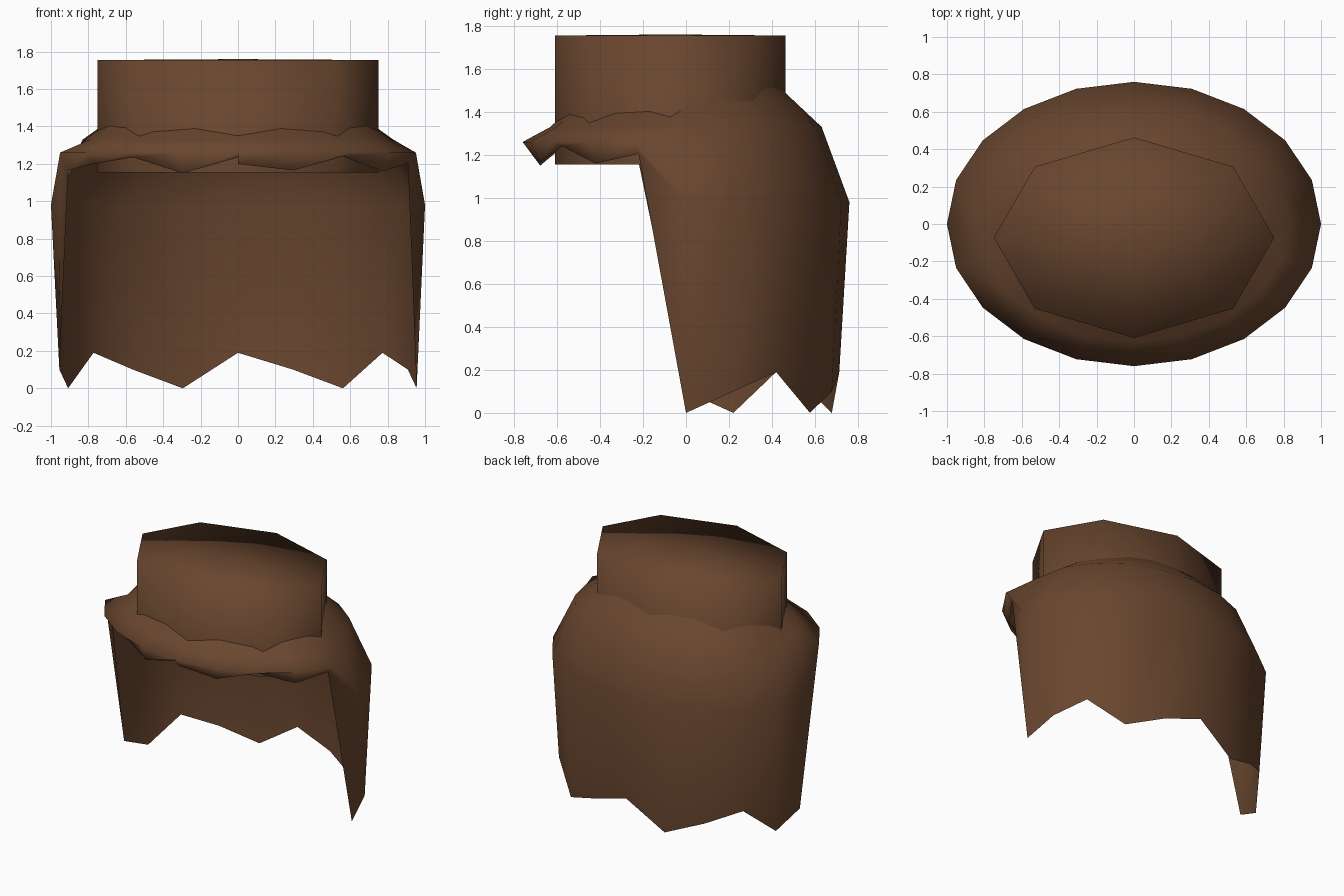
import bpy, bmesh, math

if "Cube" in bpy.data.objects:
    bpy.data.objects.remove(bpy.data.objects["Cube"])

brown = bpy.data.materials.new("warm brown")
brown.diffuse_color = (0.14, 0.061, 0.028, 1)
brown.use_nodes = True
brown.node_tree.nodes["Principled BSDF"].inputs["Base Color"].default_value = brown.diffuse_color


def finish(name, bm):
    """Turn a bmesh into a smooth, single-coloured object."""
    bmesh.ops.remove_doubles(bm, verts=bm.verts, dist=0.0005)
    bmesh.ops.recalc_face_normals(bm, faces=bm.faces)
    for f in bm.faces:
        f.smooth = True
    mesh = bpy.data.meshes.new(name)
    bm.to_mesh(mesh)
    bm.free()
    mesh.materials.append(brown)
    obj = bpy.data.objects.new(name, mesh)
    bpy.context.collection.objects.link(obj)
    return obj


def loft(bm, rings):
    """Bridge open rows of points with quads."""
    rows = [[bm.verts.new(p) for p in ring] for ring in rings]
    for a, b in zip(rows, rows[1:]):
        for i in range(len(a) - 1):
            bm.faces.new((a[i], a[i + 1], b[i + 1], b[i]))
    return rows


# Hair shell: 20 columns, seam at the front centre (column -5 meets column 15)
RX, RY = 1.0, 0.76
COLS = range(-5, 16)
FRINGE = {-5: 1.2, -4: 1.165, -3: 1.24, -2: 1.16, -1: 1.205,
          11: 1.165, 12: 1.2, 13: 1.235, 14: 1.15, 15: 1.235}
JAGGED = (0.0, 0.1, 0.19)


def point(k, rx, ry, z):
    a = math.radians(18 * k)
    return (RX * rx * math.cos(a), RY * ry * math.sin(a), z)


# jagged hem: long at the sides and back, short fringe at the front
hem = [point(k, 0.955, 0.938, FRINGE.get(k, JAGGED[k % 3])) for k in COLS]
# widest line, raised above the fringe
brim = [point(k, 1.0, 1.0, 1.26 if k in FRINGE else 0.98) for k in COLS]
# dome rings up to the crown
dome = [[point(k, r, r, z) for k in COLS]
        for r, z in ((0.83, 1.33), (0.55, 1.53), (0.3, 1.61))]

bm = bmesh.new()
rows = loft(bm, [hem, brim] + dome)
crown = bm.verts.new((0, 0, 1.64))
for a, b in zip(rows[-1], rows[-1][1:]):
    bm.faces.new((a, b, crown))
finish("hair_shell", bm)

# Top drum: eight-sided oval with a closed top and an open underside
bm = bmesh.new()


def oval(r, z):
    return [(0.75 * r * math.cos(i * math.pi / 4),
             -0.073 + 0.536 * r * math.sin(i * math.pi / 4), z) for i in range(9)]


rows = loft(bm, [oval(1, 1.155), oval(1, 1.755), oval(0.012, 1.76)])
bm.faces.new(rows[-1][:8])
finish("top_drum", bm)
